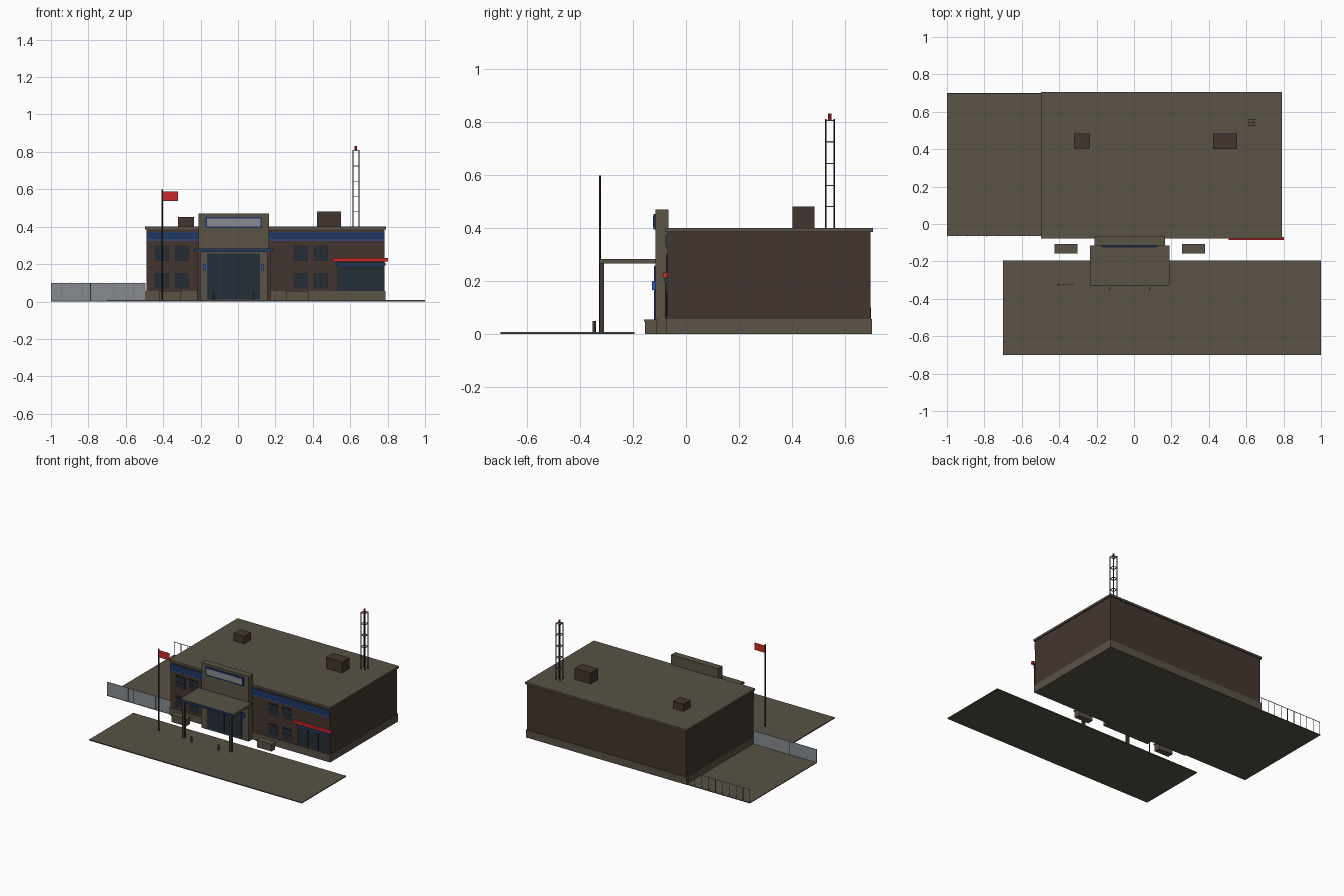
import bpy

cube = bpy.data.objects.get("Cube")
if cube:
    bpy.data.objects.remove(cube, do_unlink=True)


def material(name, r, g, b):
    m = bpy.data.materials.new(name)
    m.use_nodes = True
    m.diffuse_color = (r, g, b, 1)
    shader = next(n for n in m.node_tree.nodes if n.type == 'BSDF_PRINCIPLED')
    shader.inputs["Base Color"].default_value = (r, g, b, 1)
    shader.inputs["Roughness"].default_value = 0.8
    return m


CONCRETE = material("concrete", .10, .085, .06)
BRICK = material("brown brick", .056, .036, .029)
GLASS = material("dark glass", .017, .026, .038)
NAVY = material("navy trim", .014, .04, .13)
BLUE = material("bright blue", .021, .10, .5)
RED = material("signal red", .6, .022, .023)
GREY = material("pale grey", .24, .26, .28)
METAL = material("dark metal", .022, .021, .021)


def box(name, mat, x, y, z):
    """Box from (low, high) ranges on each axis."""
    bpy.ops.mesh.primitive_cube_add(size=1)
    o = bpy.context.object
    o.name = name
    o.location = [(a + b) / 2 for a, b in (x, y, z)]
    o.scale = [b - a for a, b in (x, y, z)]
    bpy.ops.object.transform_apply(location=False, rotation=False, scale=True)
    o.data.materials.append(mat)
    return o


def rod(name, mat, x, y, z, radius, sides=8):
    bpy.ops.mesh.primitive_cylinder_add(vertices=sides, radius=radius, depth=z[1] - z[0],
                                        location=(x, y, sum(z) / 2))
    o = bpy.context.object
    o.name = name
    o.data.materials.append(mat)
    bpy.ops.object.shade_smooth_by_angle()
    return o


def glazing(name, x, z, wall, cols, rows, frame, bar=.005):
    """Frame plate on a front wall with a grid of raised panes."""
    box(name + "_frame", frame, x, (wall - .004, wall), z)
    w = (x[1] - x[0] - bar) / cols
    h = (z[1] - z[0] - bar) / rows
    for i in range(cols):
        for j in range(rows):
            px, pz = x[0] + bar + i * w, z[0] + bar + j * h
            box(name + "_pane", GLASS, (px, px + w - bar), (wall - .006, wall - .003),
                (pz, pz + h - bar))


# Ground slabs
box("yard_slab", CONCRETE, (-1, .78), (-.065, .7), (0, .005))
box("front_pavement", CONCRETE, (-.7, 1), (-.7, -.195), (0, .007))

# Main building
WALL = -.07
box("plinth", CONCRETE, (-.495, .788), (-.074, .702), (0, .055))
box("brick_walls", BRICK, (-.49, .784), (WALL, .697), (.05, .39))
box("roof_slab", CONCRETE, (-.498, .792), (-.078, .706), (.385, .4))

# Painted bands either side of the portal
for side, x in (("right", (-.49, -.21)), ("left", (.165, .784))):
    box(side + "_navy_band", NAVY, x, (-.077, WALL), (.333, .373))
    box(side + "_blue_line", BLUE, x, (-.075, WALL), (.325, .331))

# Paired windows on two floors
for n, x in enumerate((-.447, -.338, .297, .405)):
    for floor, z in (("lower", .07), ("upper", .218)):
        glazing(f"{floor}_window_{n}", (x, x + .077), (z, z + .082), WALL, 2, 2, METAL)

# Shopfront and awning
glazing("shopfront", (.53, .784), (.055, .2), -.074, 3, 1, METAL)
box("shopfront_lintel", NAVY, (.525, .788), (-.081, WALL), (.193, .208))
box("awning", RED, (.505, .803), (-.086, WALL), (.213, .232))

# Entrance portal with sign panel, doors and lamps
FRONT = -.115
box("portal", CONCRETE, (-.21, .165), (FRONT, -.066), (0, .47))
box("sign_frame", NAVY, (-.175, .128), (FRONT - .008, FRONT), (.393, .453))
box("sign_panel", GREY, (-.166, .119), (FRONT - .01, FRONT), (.402, .444))
glazing("entrance", (-.165, .118), (.01, .258), FRONT, 4, 1, NAVY, .004)
for x in (-.178, .13):
    box("wall_lamp", BLUE, (x - .007, x + .007), (FRONT - .014, FRONT), (.165, .2))

# Canopy on two columns
box("canopy", CONCRETE, (-.235, .19), (-.325, FRONT), (.265, .283))
box("canopy_fascia", NAVY, (-.236, .191), (-.329, -.325), (.267, .281))
for x in (-.21, .165):
    box("canopy_column", BRICK, (x - .01, x + .01), (-.326, -.309), (0, .265))

# Bollards and planters
for x in (-.13, .085):
    rod("bollard", CONCRETE, x, -.346, (0, .048), .007)
for x in (-.363, .318):
    box("planter_body", CONCRETE, (x - .058, x + .058), (-.155, -.112), (0, .046))
    box("planter_rim", CONCRETE, (x - .062, x + .062), (-.159, -.108), (.046, .054))

# Flag
rod("flagpole", METAL, -.405, -.325, (0, .598), .004)
box("flag", RED, (-.403, -.32), (-.327, -.323), (.538, .588))

# Fences around the side yard
box("front_fence_panel", GREY, (-1, -.495), (-.064, -.061), (.005, .1))
box("fence_gate_joint", METAL, (-.79, -.786), (-.066, -.06), (.005, .1))
box("back_fence_rail", GREY, (-1, -.495), (.695, .698), (.097, .1))
for i in range(10):
    x = -.998 + i * .055
    rod("back_fence_post", GREY, x, .696, (.005, .1), .002, 6)
    rod("front_fence_post", GREY, x, -.0645, (.005, .101), .0015, 6)

# Rooftop units
box("small_roof_unit", BRICK, (-.32, -.235), (.405, .485), (.4, .453))
box("large_roof_unit", BRICK, (.422, .55), (.402, .485), (.4, .48))

# Lattice mast with a warning light
MX, MY, R = .63, .543, .016
for sx in (-R, R):
    for sy in (-R, R):
        rod("mast_leg", METAL, MX + sx, MY + sy, (.4, .81), .0028, 6)
for z in (.48, .56, .643, .725, .806):
    for s in (-R, R):
        box("mast_rung_x", GREY, (MX - R, MX + R), (MY + s - .002, MY + s + .002), (z - .002, z + .002))
        box("mast_rung_y", GREY, (MX + s - .002, MX + s + .002), (MY - R, MY + R), (z - .002, z + .002))
box("mast_top_bar", GREY, (MX - R, MX + R), (MY - .002, MY + .002), (.804, .808))
rod("warning_light", RED, MX, MY, (.806, .831), .007)
